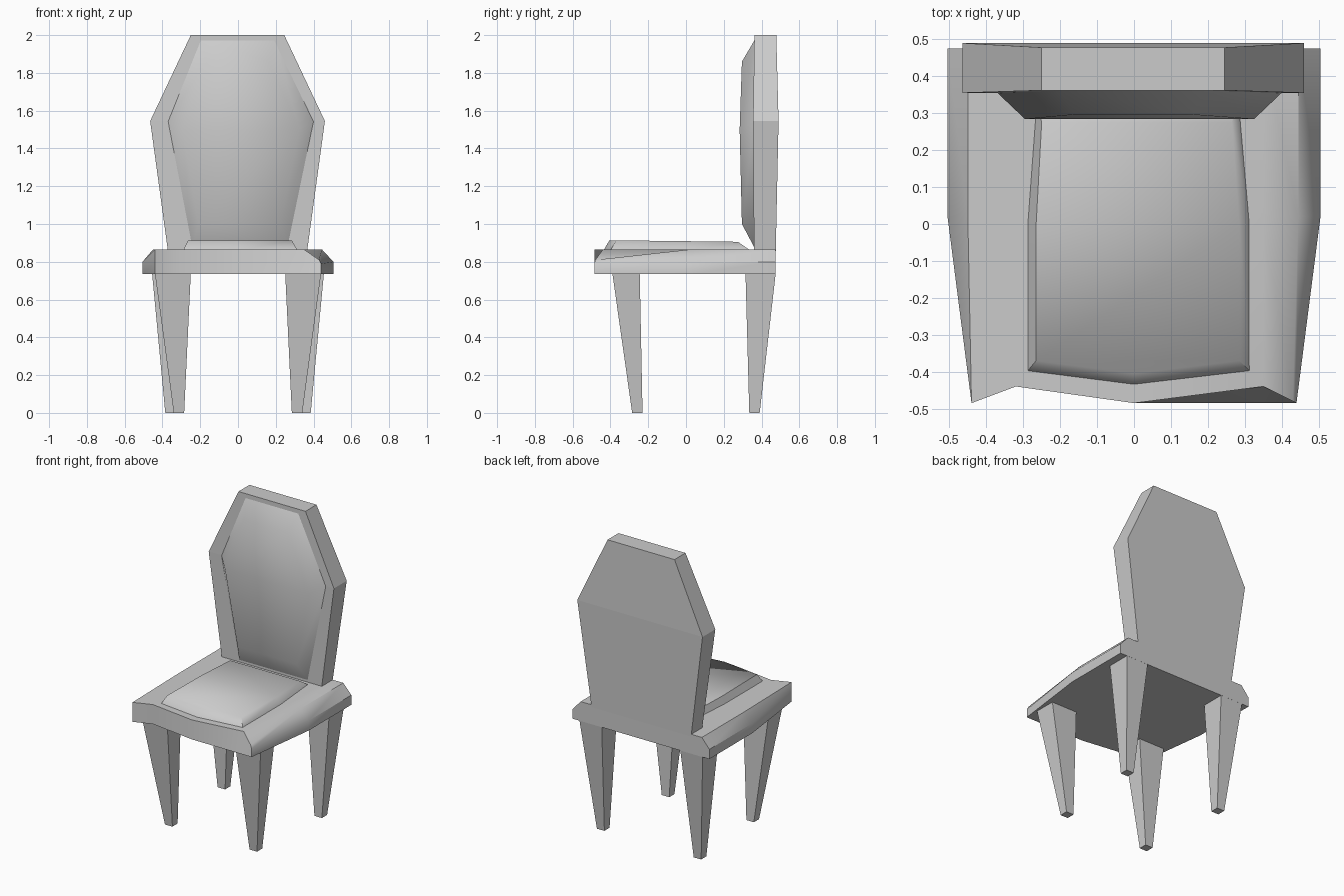
import bpy, bmesh
from math import radians

if "Cube" in bpy.data.objects:
    bpy.data.objects.remove(bpy.data.objects["Cube"])


def loft(name, rings, caps, smooth=None):
    """Bridge rings of 3D points and close both ends with the listed cap faces."""
    bm = bmesh.new()
    rows = [[bm.verts.new(p) for p in ring] for ring in rings]
    n = len(rows[0])
    for a, b in zip(rows, rows[1:]):
        for i in range(n):
            j = (i + 1) % n
            bm.faces.new((a[i], a[j], b[j], b[i]))
    for row in (rows[0], rows[-1]):
        for cap in caps:
            bm.faces.new([row[i] for i in cap])
    bmesh.ops.remove_doubles(bm, verts=bm.verts, dist=0.0005)
    bmesh.ops.recalc_face_normals(bm, faces=bm.faces)
    mesh = bpy.data.meshes.new(name)
    bm.to_mesh(mesh)
    bm.free()
    ob = bpy.data.objects.new(name, mesh)
    bpy.context.collection.objects.link(ob)
    if smooth:
        bpy.ops.object.select_all(action='DESELECT')
        ob.select_set(True)
        bpy.context.view_layer.objects.active = ob
        bpy.ops.object.shade_smooth_by_angle(angle=radians(smooth))
    return ob


# Seat: chamfered slab with a worn, uneven front edge
section = [(-.505, .735), (-.505, .80), (-.45, .865), (-.35, .865), (0, .865),
           (.35, .865), (.445, .865), (.505, .80), (.505, .735),
           (.35, .735), (0, .735), (-.35, .735)]
front = [(-.44, -.485, .735), (-.44, -.485, .80), (-.44, -.485, .865),
         (-.32, -.44, .865), (0, -.485, .865), (.35, -.44, .865),
         (.43, -.48, .81), (.44, -.485, .79), (.44, -.485, .735),
         (.35, -.485, .735), (0, -.485, .735), (-.32, -.44, .735)]
loft("seat", [[(x, y, z) for x, z in section] for y in (.475, .02)] + [front],
     [(0, 1, 2, 3, 11), (11, 3, 4, 10), (10, 4, 5, 9), (9, 5, 6, 7, 8)], 40)

# Seat cushion: bevelled pad
pad_base = [(-.265, .34), (-.29, 0), (-.29, -.40), (0, -.437), (.315, -.40), (.315, 0), (.285, .34)]
pad_top = [(-.25, .275), (-.265, 0), (-.265, -.37), (0, -.405), (.285, -.37), (.285, 0), (.265, .275)]
loft("seat_cushion",
     [[(x, y, .86) for x, y in pad_base],
      [(x, y, .909 - .012 * y) for x, y in pad_top]],
     [(0, 1, 5, 6), (1, 2, 3, 4, 5)], 60)

# Backrest frame: tapered six-sided panel
hex_caps = [(0, 1, 4, 5), (1, 2, 3, 4)]


def hexagon(levels):
    """Six-sided outline from (left x, right x, y, z) levels, bottom to top."""
    return [(l, y, z) for l, r, y, z in levels] + [(r, y, z) for l, r, y, z in reversed(levels)]


loft("backrest_frame",
     [hexagon([(-.37, .365, .36, .85), (-.465, .46, .355, 1.545), (-.25, .245, .362, 2.0)]),
      hexagon([(-.37, .365, .475, .85), (-.465, .46, .49, 1.545), (-.25, .245, .478, 2.0)])],
     hex_caps)

# Backrest cushion: raised padded panel
loft("backrest_cushion",
     [hexagon([(-.245, .265, .365, .87), (-.375, .405, .36, 1.545), (-.20, .195, .367, 1.98)]),
      hexagon([(-.21, .225, .296, 1.0), (-.295, .325, .284, 1.50), (-.165, .16, .296, 1.86)])],
     hex_caps, 60)


# Legs: square tapered posts, splayed at the top
def leg(name, side, top, foot):
    rings = []
    for (x0, x1, y0, y1), z in ((top, .74), (foot, 0)):
        rings.append([(side * x, y, z) for x, y in ((x0, y0), (x1, y0), (x1, y1), (x0, y1))])
    loft(name, rings, [(0, 1, 2, 3)])


for label, side in (("left", -1), ("right", 1)):
    leg("front_leg_" + label, side, (.25, .44, -.39, -.245), (.285, .34, -.285, -.23))
    leg("back_leg_" + label, side, (.29, .455, .315, .475), (.33, .385, .335, .39))
